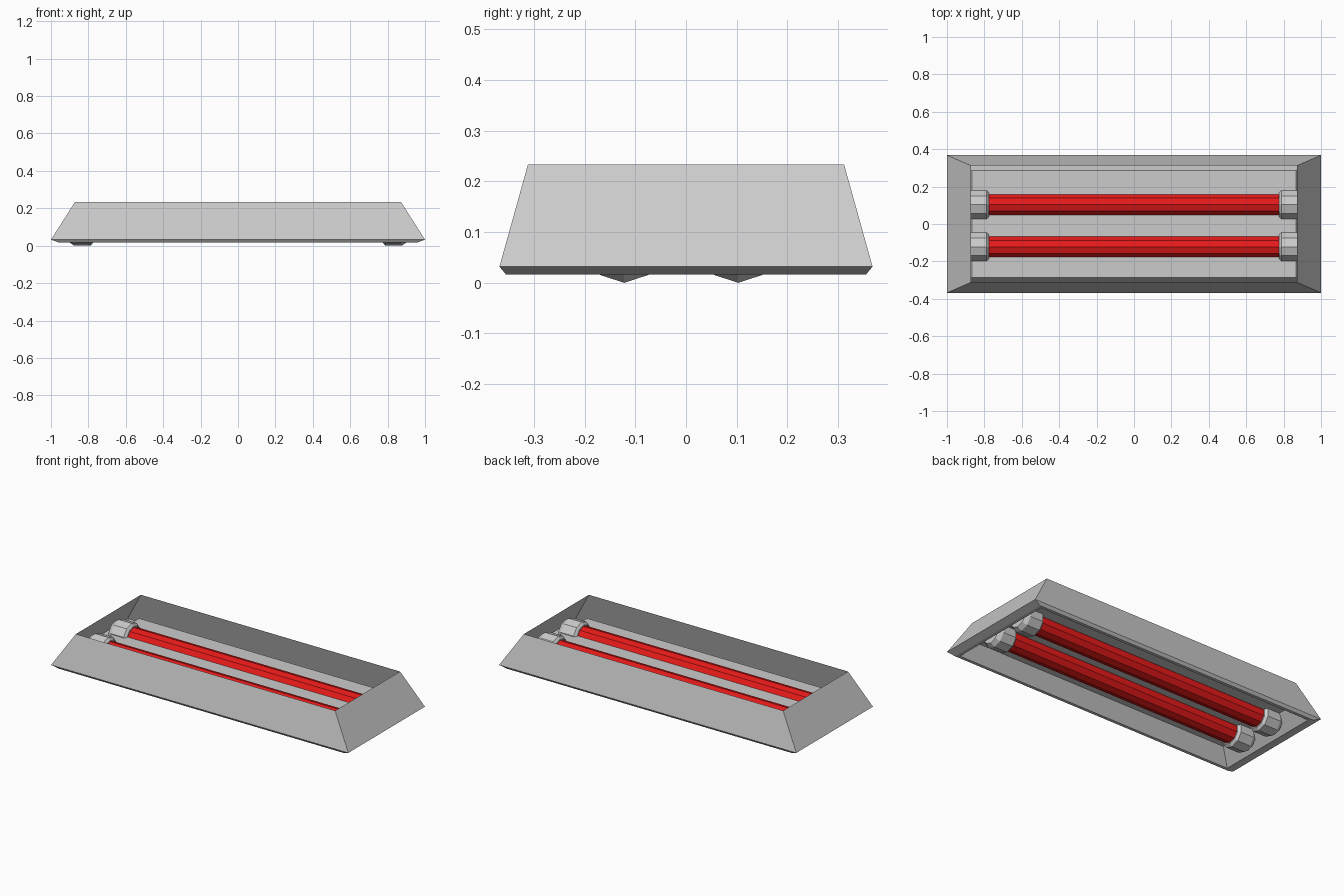
import bpy, bmesh, math

if "Cube" in bpy.data.objects:
    bpy.data.objects.remove(bpy.data.objects["Cube"])

SIDES = 10
TUBE_Z = 0.081
TUBE_YS = {"front": -0.122, "back": 0.103}


def make_object(name, bm, material=None):
    bmesh.ops.recalc_face_normals(bm, faces=bm.faces)
    mesh = bpy.data.meshes.new(name)
    bm.to_mesh(mesh)
    bm.free()
    obj = bpy.data.objects.new(name, mesh)
    bpy.context.collection.objects.link(obj)
    if material:
        mesh.materials.append(material)
    return obj


def skin(bm, rings):
    """Bridge consecutive closed rings of vertices with quads."""
    for a, b in zip(rings, rings[1:]):
        n = len(a)
        for i in range(n):
            j = (i + 1) % n
            bm.faces.new((a[i], a[j], b[j], b[i]))


def lathe_x(name, profile, y, z, material=None):
    """Faceted solid of revolution about an x-parallel axis; profile is (x, radius)."""
    bm = bmesh.new()
    rings = []
    for x, r in profile:
        angles = [2 * math.pi * i / SIDES for i in range(SIDES)]
        rings.append([bm.verts.new((x, y + r * math.sin(a), z + r * math.cos(a)))
                      for a in angles])
    skin(bm, rings)
    bm.faces.new(rings[0])
    bm.faces.new(rings[-1])
    return make_object(name, bm, material)


# Housing: open-topped flared shell, bevelled lip and recessed reflector tray
levels = [
    (0.872, 0.312, 0.233),   # open top edge
    (1.000, 0.368, 0.032),   # widest edge
    (0.955, 0.355, 0.016),   # bottom of lip
    (0.935, 0.337, 0.016),   # inner edge of lip
    (0.865, 0.285, 0.102),   # reflector plate
]
bm = bmesh.new()
rings = [[bm.verts.new((sx * hx, sy * hy, z))
          for sx, sy in ((-1, -1), (1, -1), (1, 1), (-1, 1))]
         for hx, hy, z in levels]
skin(bm, rings)
bm.faces.new(rings[-1])
make_object("lamp_housing", bm)

# Red tubes with a grey socket at each end
red = bpy.data.materials.new("tube_red")
red.diffuse_color = (0.8, 0.01, 0.01, 1)
red.use_nodes = True
red.node_tree.nodes["Principled BSDF"].inputs["Base Color"].default_value = red.diffuse_color
cap = [(0.775, 0.066), (0.788, 0.081), (0.875, 0.081), (0.9, 0.064)]
for label, y in TUBE_YS.items():
    lathe_x(label + "_tube", [(-0.8, 0.059), (0.8, 0.059)], y, TUBE_Z, red)
    for side, s in (("left", -1), ("right", 1)):
        lathe_x(f"{label}_{side}_socket", [(s * x, r) for x, r in cap], y, TUBE_Z)
